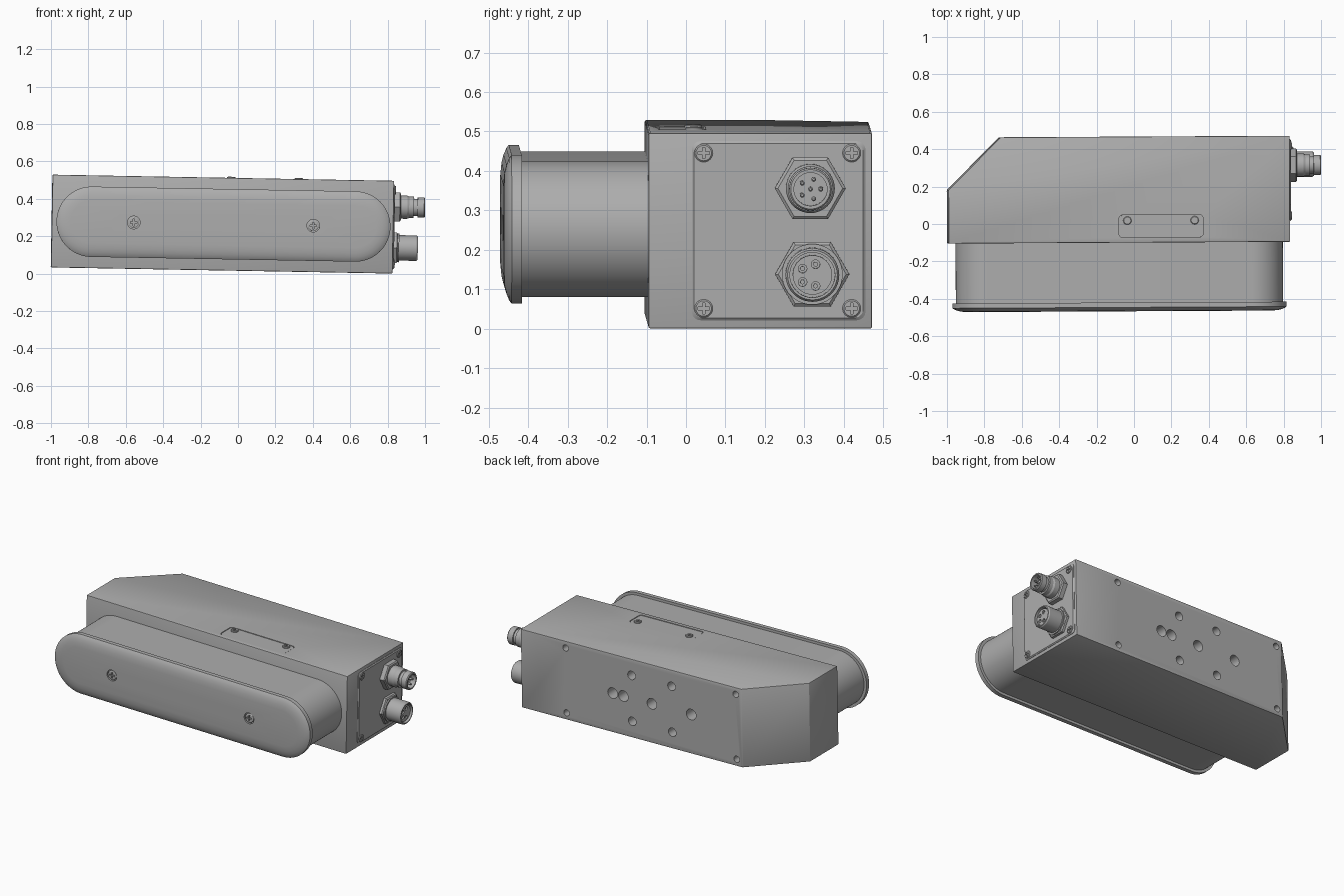
import bpy, bmesh, math
from mathutils import Matrix, Vector

if "Cube" in bpy.data.objects:
    bpy.data.objects.remove(bpy.data.objects["Cube"])

grey = bpy.data.materials.new("housing grey")
grey.use_nodes = True
colour = (0.42, 0.42, 0.42, 1)
grey.diffuse_color = colour
grey.node_tree.nodes["Principled BSDF"].inputs["Base Color"].default_value = colour

# The whole device leans and turns very slightly
PLACE = (Matrix.Translation((-0.085, 0, 0.265)) @ Matrix.Rotation(math.radians(0.3), 4, 'Z')
         @ Matrix.Rotation(math.radians(1.03), 4, 'Y'))

# Each frame maps (across, up, outward) to device axes
FRAMES = {
    "front": lambda a, b, d: (a, -d, b),
    "back": lambda a, b, d: (a, d, b),
    "right": lambda a, b, d: (d, a, b),
    "top": lambda a, b, d: (a, b, d),
}


def ngon(r, n=32, centre=(0, 0)):
    return [(centre[0] + r * math.cos(math.tau * i / n),
             centre[1] + r * math.sin(math.tau * i / n)) for i in range(n)]


def round_rect(hw, hh, r, steps=16, centre=(0, 0)):
    points = []
    for k, (sx, sy) in enumerate([(1, 1), (-1, 1), (-1, -1), (1, -1)]):
        for i in range(steps + 1):
            t = math.pi / 2 * (k + i / steps)
            points.append((centre[0] + sx * (hw - r) + r * math.cos(t),
                           centre[1] + sy * (hh - r) + r * math.sin(t)))
    return points


def cross(r, w, centre):
    quarter = [(r, -w), (r, w), (w, w)]
    points = []
    for k in range(4):
        c, s = round(math.cos(k * math.pi / 2)), round(math.sin(k * math.pi / 2))
        points += [(centre[0] + a * c - b * s, centre[1] + a * s + b * c) for a, b in quarter]
    return points


def loft(name, frame, rings, bevel=0):
    """Skin a list of (depth, outline) rings and cap both ends."""
    bm = bmesh.new()
    loops = [[bm.verts.new(FRAMES[frame](a, b, d)) for a, b in outline] for d, outline in rings]
    n = len(loops[0])
    for low, high in zip(loops, loops[1:]):
        for i in range(n):
            j = (i + 1) % n
            bm.faces.new((low[i], low[j], high[j], high[i]))
    bm.faces.new(loops[0])
    bm.faces.new(loops[-1])
    bmesh.ops.remove_doubles(bm, verts=bm.verts, dist=1e-5)
    bmesh.ops.recalc_face_normals(bm, faces=bm.faces)
    if bevel:
        bmesh.ops.bevel(bm, geom=bm.edges[:], offset=bevel, segments=2, profile=0.5, affect='EDGES')
    bm.transform(PLACE)
    mesh = bpy.data.meshes.new(name)
    bm.to_mesh(mesh)
    bm.free()
    mesh.materials.append(grey)
    obj = bpy.data.objects.new(name, mesh)
    bpy.context.collection.objects.link(obj)
    return obj


def lathe(name, frame, centre, profile, n=32):
    return loft(name, frame, [(d, ngon(r, n, centre)) for d, r in profile])


def carve(obj, cutters):
    """Subtract the cutters, keep the result as plain mesh."""
    for c in cutters:
        c.hide_render = True
        mod = obj.modifiers.new("cut", 'BOOLEAN')
        mod.operation = 'DIFFERENCE'
        mod.solver = 'EXACT'
        mod.object = c
    graph = bpy.context.evaluated_depsgraph_get()
    mesh = bpy.data.meshes.new_from_object(obj.evaluated_get(graph))
    obj.modifiers.clear()
    obj.data = mesh
    for c in cutters:
        bpy.data.objects.remove(c)


def screw(name, frame, centre, depth, r, proud):
    top = depth + proud
    head = lathe(name, frame, centre, [(depth - 0.012, r), (top - 0.003, r), (top, r * 0.85)])
    arms = cross(r * 0.62, r * 0.15, centre)
    carve(head, [loft("drive", frame, [(top - 0.009, arms), (top + 0.01, arms)])])


# Main housing with one chamfered rear corner
HALF_H, RIGHT_END, BACK = 0.248, 0.915, 0.467
plan = [(-0.911, -0.1), (RIGHT_END, -0.1), (RIGHT_END, BACK), (-0.63, BACK), (-0.911, 0.187)]
housing = loft("housing", "top", [(-HALF_H, plan), (HALF_H, plan)], bevel=0.005)

# Mounting holes in the back and the cover recess on top
holes = [(x, z * s, r) for x, z, r in
         [(0.6, 0.205, 0.02), (-0.59, 0.205, 0.02), (0.14, 0.145, 0.027), (-0.14, 0.145, 0.027)]
         for s in (1, -1)]
holes += [(x, 0, 0.034) for x in (0.275, 0.2, 0, -0.275)]
cutters = [lathe("hole", "back", (x, z), [(BACK - 0.08, r), (BACK + 0.02, r)], 24)
           for x, z, r in holes]
cover_mid = (0.225, -0.012)
recess = round_rect(0.225, 0.06, 0.02, 6, cover_mid)
cutters.append(loft("recess", "top", [(HALF_H - 0.01, recess), (HALF_H + 0.02, recess)]))
carve(housing, cutters)

cover = round_rect(0.222, 0.057, 0.018, 6, cover_mid)
loft("top_cover", "top", [(HALF_H - 0.012, cover), (HALF_H - 0.002, cover)])
for x in (0.045, 0.405):
    screw("cover_screw", "top", (x, 0.018), HALF_H, 0.022, 0.006)

# Window neck and its rounded front lens
neck = round_rect(0.875, 0.172, 0.172, 20, (0.005, 0))
loft("window_neck", "front", [(0.09, neck), (0.43, neck)])


def lens_ring(inset):
    return round_rect(0.893 - inset, 0.188 - inset, 0.188 - inset, 20, (0.005, 0))


FACE = 0.467
lens = loft("front_lens", "front", [(d, lens_ring(i)) for d, i in
            [(0.42, 0), (0.446, 0), (0.452, 0.008), (0.459, 0.025), (0.464, 0.045), (FACE, 0.075)]])
front_screws = [(-0.475, 0), (0.485, 0)]
carve(lens, [lathe("bore", "front", c, [(FACE - 0.012, 0.034), (FACE + 0.01, 0.034)])
             for c in front_screws])
for c in front_screws:
    screw("lens_screw", "front", c, FACE - 0.006, 0.029, 0.005)

# Connector panel on the right end
panel_mid = (0.23, 0)
loft("end_panel", "right", [(d, round_rect(0.22 - i, 0.227 - i, 0.022, 6, panel_mid))
                            for d, i in [(RIGHT_END - 0.01, 0), (RIGHT_END + 0.002, 0), (RIGHT_END + 0.007, 0.006)]])
SIDE = RIGHT_END + 0.007
for y in (0.04, 0.415):
    for z in (0.197, -0.197):
        screw("panel_screw", "right", (y, z), SIDE, 0.023, 0.005)

# Upper connector: hex nut, ribbed barrel, pins
upper = (0.31, 0.108)
lathe("upper_nut", "right", upper, [(SIDE - 0.01, 0.09), (0.95, 0.09), (0.956, 0.082)], 6)
lathe("upper_barrel", "right", upper,
      [(0.94, 0.062), (0.99, 0.062), (1.0, 0.057), (1.025, 0.057), (1.025, 0.046), (1.045, 0.046),
       (1.045, 0.054), (1.08, 0.054), (1.085, 0.05), (1.085, 0.042), (1.04, 0.042)], 40)
pins = [upper] + ngon(0.026, 5, upper)
for p in pins:
    lathe("upper_pin", "right", p, [(1.03, 0.006), (1.072, 0.006), (1.076, 0.003)], 12)

# Lower connector: hex nut, wide barrel, socket insert with four contacts
lower = (0.315, -0.11)
lathe("lower_nut", "right", lower, [(SIDE - 0.01, 0.094), (0.937, 0.094), (0.943, 0.086)], 6)
lathe("lower_barrel", "right", lower,
      [(0.93, 0.077), (0.95, 0.077), (0.95, 0.068), (1.042, 0.068), (1.05, 0.063),
       (1.05, 0.057), (1.0, 0.057)], 40)
insert = lathe("lower_insert", "right", lower, [(0.99, 0.05), (1.04, 0.05)], 40)
contacts = [(lower[0] + a, lower[1] + b) for a, b in
            [(-0.025, 0.016), (0.008, 0.027), (-0.025, -0.018), (0.008, -0.028)]]
carve(insert, [lathe("contact", "right", c, [(1.01, 0.011), (1.06, 0.011)], 16) for c in contacts])
for c in contacts:
    lathe("lower_contact", "right", c, [(1.0, 0.006), (1.035, 0.006)], 12)

# Smooth round surfaces, keep edges crisp
bpy.ops.object.select_all(action='DESELECT')
for obj in bpy.context.collection.objects:
    if obj.type == 'MESH':
        obj.select_set(True)
        bpy.context.view_layer.objects.active = obj
bpy.ops.object.shade_smooth_by_angle(angle=math.radians(25))
